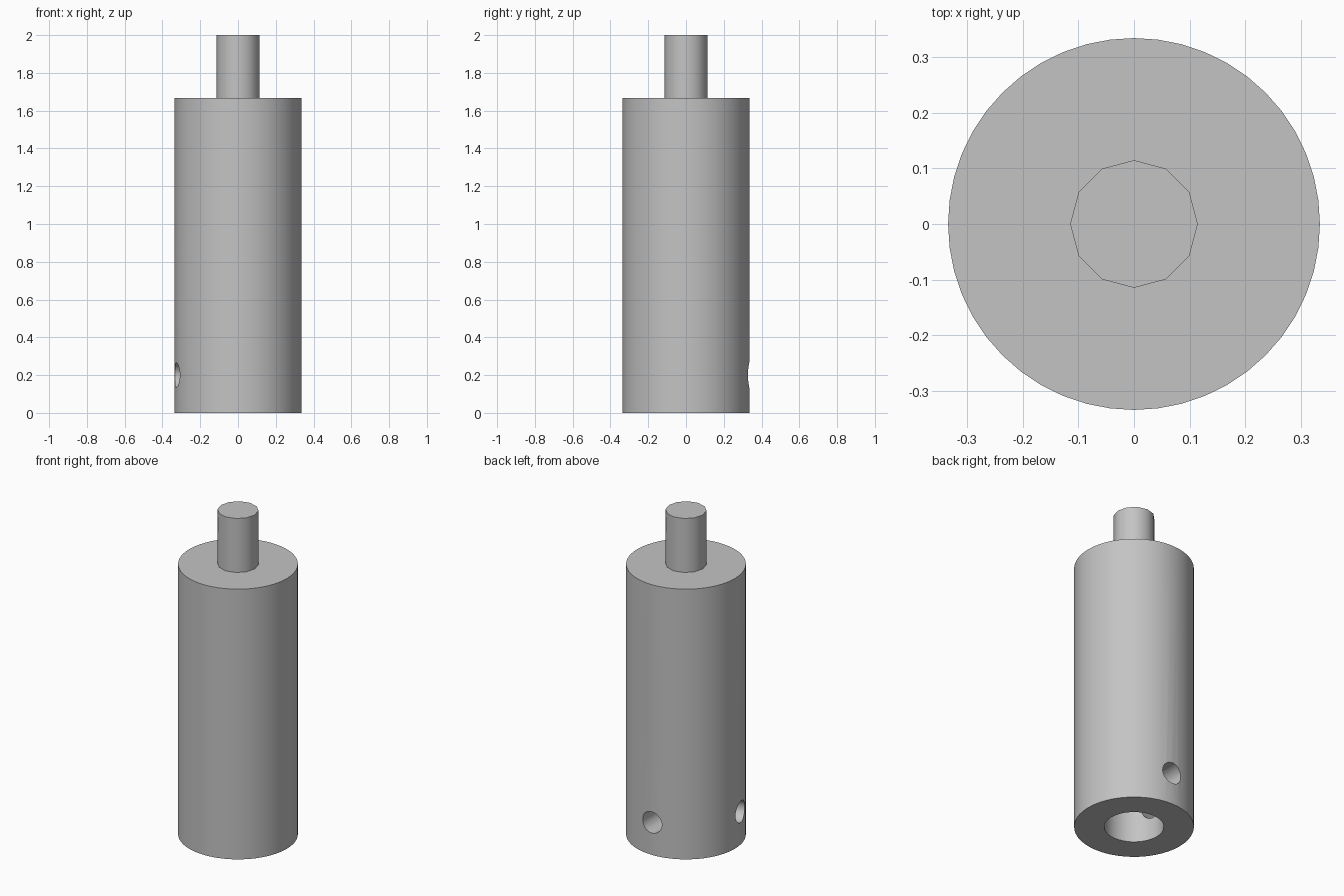
import bpy
import bmesh
import math
from mathutils import Matrix, Vector

old = bpy.data.objects.get("Cube")
if old:
    bpy.data.objects.remove(old, do_unlink=True)

grey = bpy.data.materials.new("plain grey")
grey.use_nodes = True
colour = (0.55, 0.55, 0.55, 1)
grey.diffuse_color = colour
grey.node_tree.nodes["Principled BSDF"].inputs["Base Color"].default_value = colour

BODY_R, BODY_H = 0.335, 1.667
BORE_R, BORE_DEPTH = 0.167, 0.5
SHAFT_R, TOP = 0.115, 2.0
HOLE_R, HOLE_Z = 0.066, 0.2


def cylinder(name, radius, bottom, top, sides):
    """Capped cylinder along z, with a corner on +x."""
    bm = bmesh.new()
    bmesh.ops.create_cone(bm, cap_ends=True, segments=sides, radius1=radius,
                          radius2=radius, depth=top - bottom)
    spin = Matrix.Rotation(math.pi / 2, 4, "Z")
    bmesh.ops.transform(bm, matrix=Matrix.Translation((0, 0, (top + bottom) / 2)) @ spin,
                        verts=bm.verts)
    mesh = bpy.data.meshes.new(name)
    bm.to_mesh(mesh)
    bm.free()
    mesh.materials.append(grey)
    obj = bpy.data.objects.new(name, mesh)
    bpy.context.collection.objects.link(obj)
    return obj


def activate(obj):
    bpy.ops.object.select_all(action="DESELECT")
    obj.select_set(True)
    bpy.context.view_layer.objects.active = obj


def cut(target, cutter):
    """Subtract the cutter, then remove it."""
    cutter.hide_render = True
    mod = target.modifiers.new("cut", "BOOLEAN")
    mod.operation = "DIFFERENCE"
    mod.solver = "EXACT"
    mod.object = cutter
    activate(target)
    bpy.ops.object.modifier_apply(modifier=mod.name)
    bpy.data.objects.remove(cutter, do_unlink=True)


# Main barrel with a blind bore in its underside
body = cylinder("body", BODY_R, 0, BODY_H, 48)
cut(body, cylinder("bore_cutter", BORE_R, -0.1, BORE_DEPTH, 32))

# Two radial set-screw holes running from the outside into the bore
for azimuth in (90, 192):
    hole = cylinder("hole_cutter", HOLE_R, 0.05, 0.5, 20)
    a = math.radians(azimuth)
    direction = Vector((math.cos(a), math.sin(a), 0))
    turn = direction.to_track_quat("Z", "Y").to_matrix().to_4x4()
    hole.data.transform(Matrix.Translation((0, 0, HOLE_Z)) @ turn)
    cut(body, hole)

# Twelve-sided shaft on top
shaft = cylinder("shaft", SHAFT_R, BODY_H, TOP, 12)

for obj in (body, shaft):
    activate(obj)
    bpy.ops.object.shade_smooth_by_angle(angle=math.radians(35))
